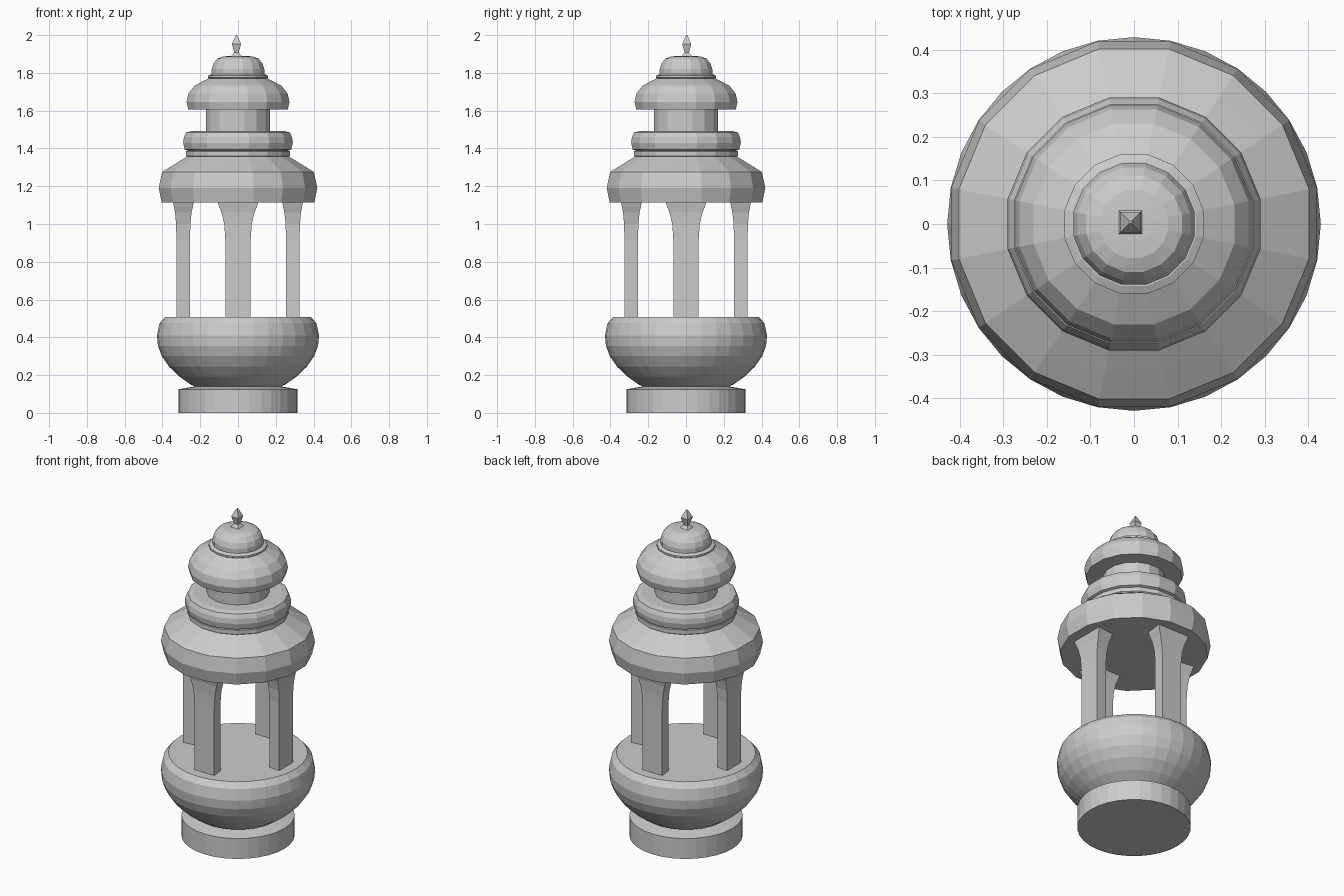
import bpy, bmesh, math


def make_object(name, bm):
    bmesh.ops.recalc_face_normals(bm, faces=bm.faces)
    mesh = bpy.data.meshes.new(name)
    bm.to_mesh(mesh)
    bm.free()
    obj = bpy.data.objects.new(name, mesh)
    bpy.context.collection.objects.link(obj)
    return obj


def loft(name, rings):
    """Skin a stack of equal-sized point rings and cap both ends."""
    bm = bmesh.new()
    loops = [[bm.verts.new(p) for p in ring] for ring in rings]
    for a, b in zip(loops, loops[1:]):
        for i in range(len(a)):
            j = (i + 1) % len(a)
            bm.faces.new((a[i], a[j], b[j], b[i]))
    bm.faces.new(loops[0][::-1])
    bm.faces.new(loops[-1])
    return make_object(name, bm)


def lathe(name, profile, sides, turn=0.0, cx=0.0, cy=0.0):
    angles = [turn + 2 * math.pi * i / sides for i in range(sides)]
    return loft(name, [[(cx + r * math.cos(a), cy + r * math.sin(a), z)
                        for a in angles] for r, z in profile])


HALF = math.pi / 16  # puts a flat side of a 16-gon to the front

# Plinth and bowl
lathe("plinth", [(0.315, 0), (0.315, 0.125), (0.23, 0.14)], 32)
lathe("bowl", [(0.21, 0.132), (0.25, 0.15), (0.31, 0.192), (0.365, 0.245),
               (0.403, 0.30), (0.424, 0.355), (0.429, 0.41),
               (0.415, 0.475), (0.387, 0.507)], 32)

# Four pillars with flared heads: z, half width, inner and outer distance
sections = [(0.50, 0.067, 0.254, 0.326), (0.92, 0.067, 0.254, 0.326),
            (1.00, 0.073, 0.252, 0.328), (1.06, 0.087, 0.246, 0.333),
            (1.09, 0.099, 0.239, 0.339), (1.12, 0.109, 0.234, 0.344)]
for k, side in enumerate(("right", "back", "left", "front")):
    rings = [[(o, -w, z), (o, w, z), (i, w * 0.88, z), (i, -w * 0.88, z)]
             for z, w, i, o in sections]
    loft(side + "_pillar", rings).rotation_euler.z = k * math.pi / 2

# Tiered roof
lathe("main_roof", [(0.412, 1.115), (0.428, 1.19), (0.41, 1.275),
                    (0.345, 1.315), (0.27, 1.36)], 16, HALF)
lathe("roof_collar", [(0.268, 1.35), (0.280, 1.36), (0.280, 1.385),
                      (0.270, 1.388), (0.288, 1.395), (0.296, 1.43),
                      (0.292, 1.46), (0.28, 1.485), (0.25, 1.492)], 16, HALF)
lathe("drum", [(0.174, 1.485), (0.174, 1.61)], 16, HALF)
lathe("upper_roof", [(0.268, 1.605), (0.278, 1.645), (0.268, 1.69),
                     (0.235, 1.732), (0.155, 1.773)], 16, HALF)
lathe("dome_lip", [(0.15, 1.765), (0.163, 1.775), (0.163, 1.785),
                   (0.145, 1.793)], 16, HALF)
lathe("dome", [(0.142, 1.785), (0.142, 1.82), (0.132, 1.85),
               (0.112, 1.875), (0.08, 1.887), (0.04, 1.89)], 16, HALF)

# Square finial
d = math.sqrt(2)
lathe("finial", [(0.029 * d, 1.887), (0.012 * d, 1.908), (0.024 * d, 1.953),
                 (0.010 * d, 1.985), (0.003 * d, 2.0)], 4, math.pi / 4, -0.008, 0.004)
